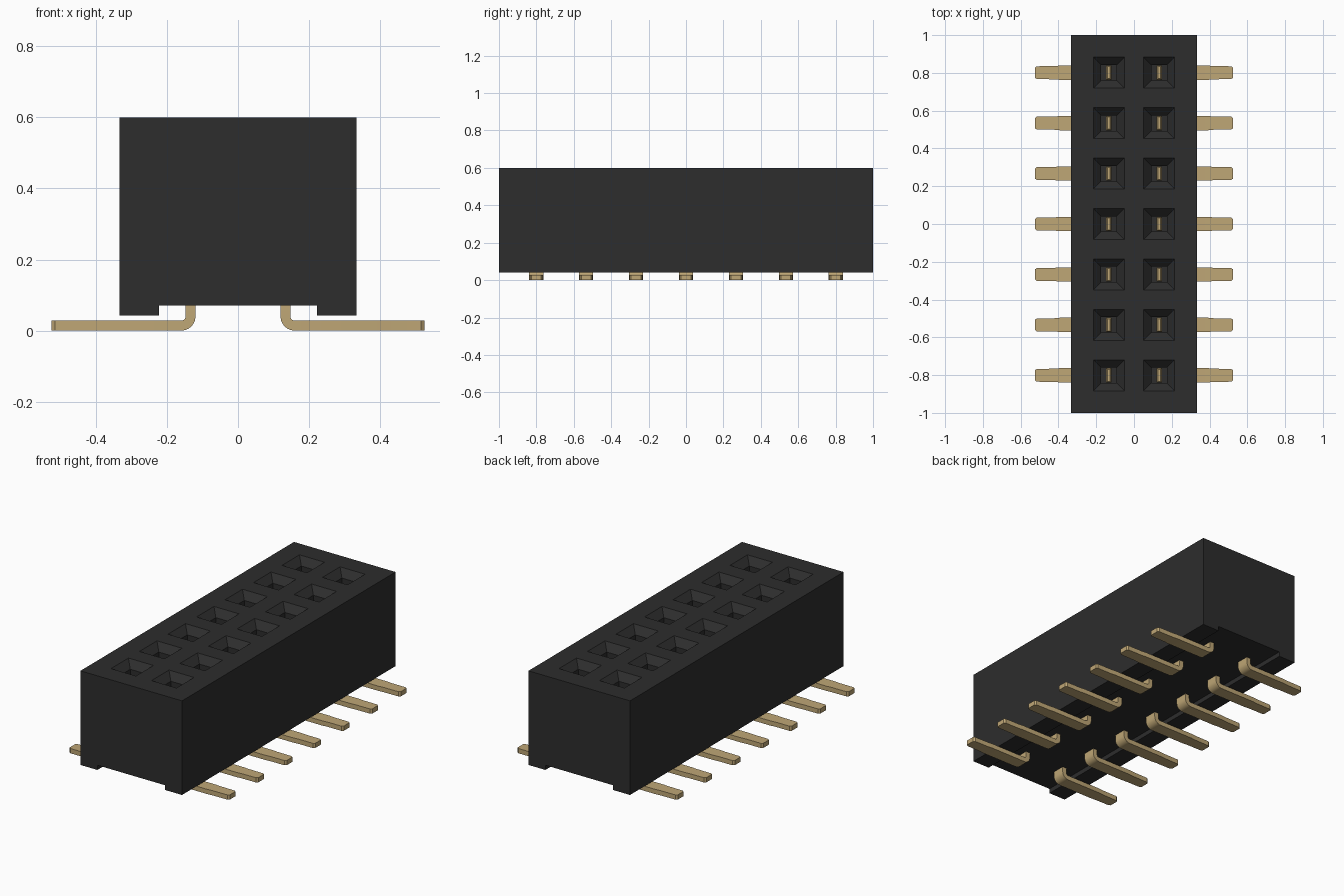
import bpy, bmesh, math

default = bpy.data.objects.get("Cube")
if default:
    bpy.data.objects.remove(default, do_unlink=True)

PITCH = 0.267
ROWS = [PITCH * i for i in range(-3, 4)]
COLUMN = 0.133


def material(name, rgb):
    mat = bpy.data.materials.new(name)
    mat.use_nodes = True
    color = (*rgb, 1)
    mat.diffuse_color = color
    mat.node_tree.nodes["Principled BSDF"].inputs["Base Color"].default_value = color
    return mat


BLACK = material("black plastic", (0.026, 0.026, 0.026))
GOLD = material("gold metal", (0.52, 0.385, 0.18))


def finish(bm, name, mat):
    bmesh.ops.recalc_face_normals(bm, faces=bm.faces)
    mesh = bpy.data.meshes.new(name)
    bm.to_mesh(mesh)
    bm.free()
    mesh.materials.append(mat)
    obj = bpy.data.objects.new(name, mesh)
    bpy.context.collection.objects.link(obj)
    return obj


def loft(bm, rings):
    """Skin a closed solid through rings of equal point count."""
    loops = [[bm.verts.new(p) for p in ring] for ring in rings]
    n = len(loops[0])
    for a, b in zip(loops, loops[1:]):
        for i in range(n):
            j = (i + 1) % n
            bm.faces.new((a[i], a[j], b[j], b[i]))
    bm.faces.new(loops[0])
    bm.faces.new(loops[-1])


def rectangle(x, y, z, hx, hy):
    return [(x + sx * hx, y + sy * hy, z)
            for sx, sy in ((-1, -1), (1, -1), (1, 1), (-1, 1))]


# Housing: block with a shallow channel along the underside
half = [(0.222, 0.07), (0.222, 0.042), (0.333, 0.042), (0.333, 0.6)]
profile = half + [(-x, z) for x, z in reversed(half)]
bm = bmesh.new()
loft(bm, [[(x, y, z) for x, z in profile] for y in (-1, 1)])
housing = finish(bm, "housing", BLACK)

# Sockets: square wells with funnel mouths, cut from the top
bm = bmesh.new()
for side in (-1, 1):
    for y in ROWS:
        steps = [(0.15, 0.041), (0.56, 0.041), (0.6, 0.082), (0.65, 0.082)]
        loft(bm, [rectangle(side * COLUMN, y, z, h, h) for z, h in steps])
cutter = finish(bm, "socket_cutter", BLACK)
cutter.hide_render = True
cut = housing.modifiers.new("sockets", "BOOLEAN")
cut.operation = "DIFFERENCE"
cut.solver = "EXACT"
cut.object = cutter
bpy.context.view_layer.objects.active = housing
bpy.ops.object.modifier_apply(modifier=cut.name)
bpy.data.objects.remove(cutter, do_unlink=True)


# Contacts: flat strip rising in the well, bent outward into a foot
def contact(side, y, index):
    thick, bend, inner = 0.027, 0.04, 0.012
    cx, cz = COLUMN - thick / 2 + bend, bend
    # Each station: outer point, inner point, half width
    stations = [((0.126, 0.2), (0.14, 0.2), 0.032),
                ((0.12, 0.185), (0.147, 0.185), 0.038)]
    for i in range(7):
        a = math.pi + i * math.pi / 12
        c, s = math.cos(a), math.sin(a)
        stations.append(((cx + bend * c, cz + bend * s),
                         (cx + inner * c, cz + inner * s), 0.038))
    for x, w in ((0.39, 0.038), (0.42, 0.035), (0.515, 0.034), (0.525, 0.026)):
        stations.append(((x, 0), (x, bend - inner), w))
    bm = bmesh.new()
    loft(bm, [[(side * o[0], y - w, o[1]), (side * o[0], y + w, o[1]),
               (side * i[0], y + w, i[1]), (side * i[0], y - w, i[1])]
              for o, i, w in stations])
    obj = finish(bm, f"{'left' if side > 0 else 'right'}_contact_{index}", GOLD)
    bpy.ops.object.select_all(action="DESELECT")
    obj.select_set(True)
    bpy.context.view_layer.objects.active = obj
    bpy.ops.object.shade_smooth_by_angle(angle=math.radians(25))


for side in (-1, 1):
    for index, y in enumerate(ROWS, 1):
        contact(side, y, index)
